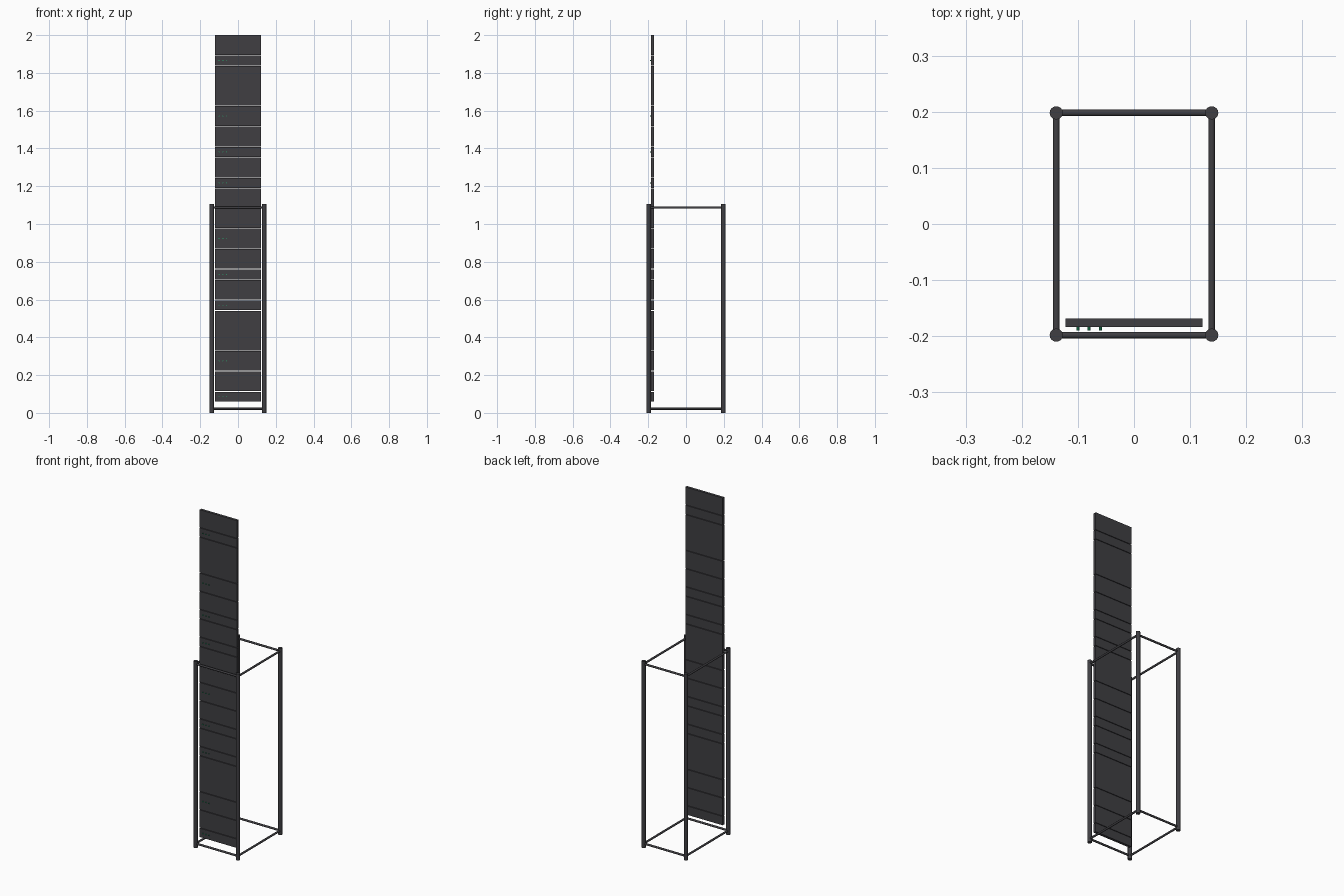
import bpy
import math
from mathutils import Vector

if "Cube" in bpy.data.objects:
    bpy.data.objects.remove(bpy.data.objects["Cube"])


def material(name, rgb):
    m = bpy.data.materials.new(name)
    m.diffuse_color = (*rgb, 1)
    m.use_nodes = True
    m.node_tree.nodes["Principled BSDF"].inputs["Base Color"].default_value = m.diffuse_color
    return m


DARK = material("dark charcoal", (0.05, 0.049, 0.055))
GREEN = material("indicator green", (0.02, 0.38, 0.15))


def rod(name, a, b, radius, sides, mat):
    """Cylinder running from point a to point b."""
    a, b = Vector(a), Vector(b)
    d = b - a
    bpy.ops.mesh.primitive_cylinder_add(
        vertices=sides, radius=radius, depth=d.length, location=(a + b) / 2,
        rotation=d.to_track_quat('Z', 'Y').to_euler())
    ob = bpy.context.object
    ob.name = name
    ob.data.materials.append(mat)
    bpy.ops.object.shade_smooth_by_angle(angle=math.radians(40))
    return ob


def box(name, lo, hi, mat):
    lo, hi = Vector(lo), Vector(hi)
    bpy.ops.mesh.primitive_cube_add(size=1, location=(lo + hi) / 2)
    ob = bpy.context.object
    ob.name = name
    ob.scale = hi - lo
    ob.data.materials.append(mat)


# Open frame: four posts joined by rails at the bottom and top
PX, PY, HEIGHT = 0.1385, 0.198, 1.105
for sx in (-1, 1):
    for sy in (-1, 1):
        rod("corner_post", (sx * PX, sy * PY, 0), (sx * PX, sy * PY, HEIGHT), 0.0118, 16, DARK)
for z in (0.022, 1.087):
    for s in (-1, 1):
        rod("cross_rail", (-PX, s * PY, z), (PX, s * PY, z), 0.0059, 12, DARK)
        rod("side_rail", (s * PX, -PY, z), (s * PX, PY, z), 0.0059, 12, DARK)

# Stack of face panels in a repeating height pattern; every other one has indicators
UNIT, GAP = 0.0523, 0.0034
FRONT, BACK = -0.184, -0.1685
pattern = [1, 2, 2, 4, 1, 2] * 3
z = 2.0 - (sum(pattern) * UNIT + (len(pattern) - 1) * GAP)
for i, n in enumerate(pattern):
    h = n * UNIT
    box("face_panel", (-0.1225, FRONT, z), (0.1225, BACK, z + h), DARK)
    if i % 2 == 0:
        for x in (-0.1, -0.08, -0.06):
            rod("indicator_light", (x, FRONT + 0.001, z + h / 2),
                (x, FRONT - 0.006, z + h / 2), 0.0026, 8, GREEN)
    z += h + GAP
